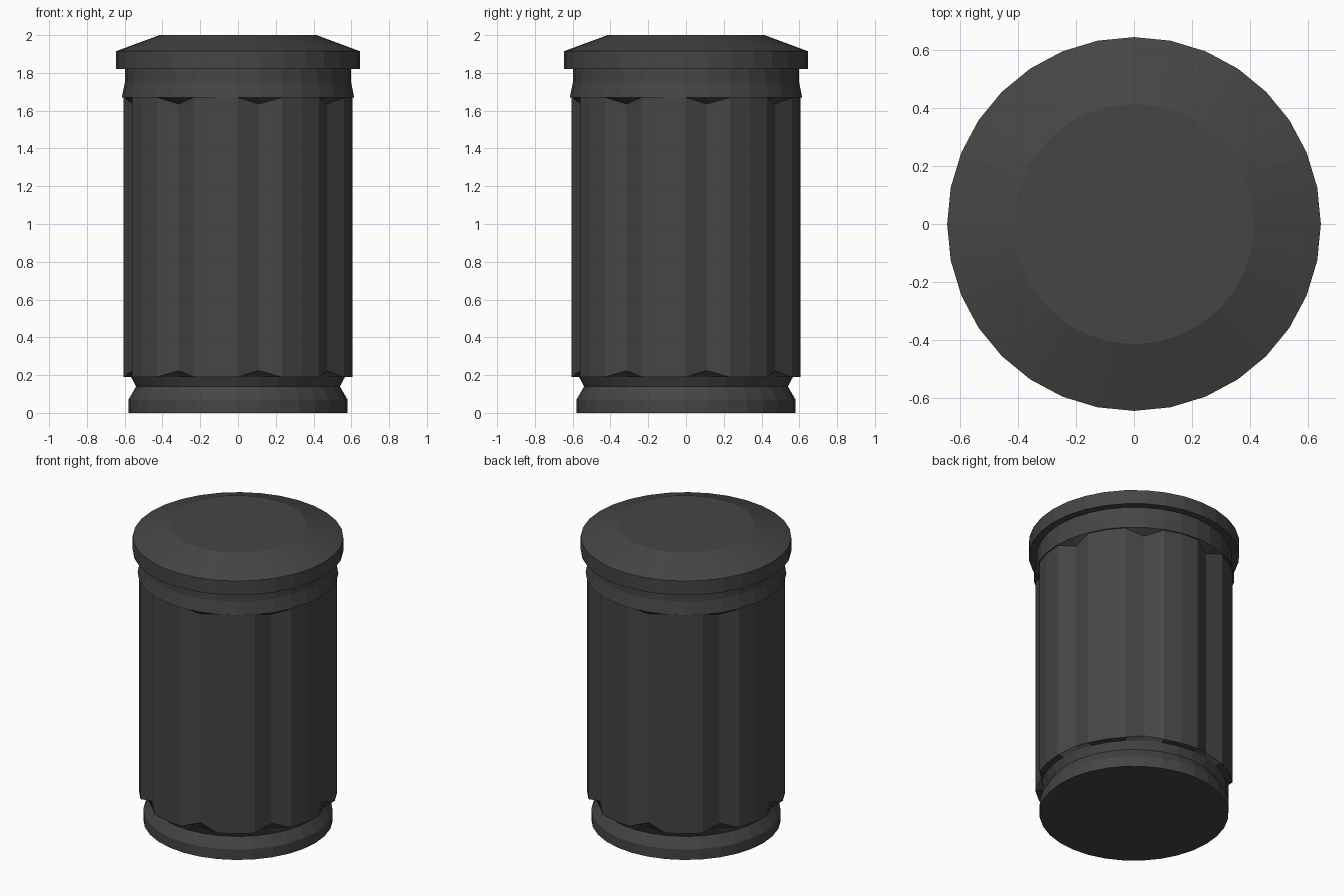
import bpy, bmesh, math

if "Cube" in bpy.data.objects:
    bpy.data.objects.remove(bpy.data.objects["Cube"])

SIDES = 32
mat = bpy.data.materials.new("dark_grey")
mat.diffuse_color = (0.06, 0.06, 0.06, 1)
mat.use_nodes = True
mat.node_tree.nodes["Principled BSDF"].inputs["Base Color"].default_value = mat.diffuse_color

# Profile rings: radius, height, groove radius, groove height
def plain(r, z):
    return (r, z, r, z)

rings = [
    # foot and lower neck
    plain(0.58, 0.0), plain(0.58, 0.07), plain(0.54, 0.14), plain(0.566, 0.19),
    # fluted grip: every fourth column is pulled inward and shortened
    (0.607, 0.19, 0.566, 0.224), (0.607, 1.67, 0.566, 1.635),
    # collar
    plain(0.615, 1.67), plain(0.598, 1.755), plain(0.598, 1.82),
    # bevelled cap
    plain(0.645, 1.82), plain(0.645, 1.915), plain(0.415, 2.0),
]

bm = bmesh.new()
loops = []
for r, z, gr, gz in rings:
    loop = []
    for i in range(SIDES):
        a = math.tau * i / SIDES
        rr, zz = (gr, gz) if i % 4 == 1 else (r, z)
        loop.append(bm.verts.new((rr * math.cos(a), rr * math.sin(a), zz)))
    loops.append(loop)

# Skin between rings
for lo, hi in zip(loops, loops[1:]):
    for i in range(SIDES):
        j = (i + 1) % SIDES
        bm.faces.new((lo[i], lo[j], hi[j], hi[i]))

# Closed bottom and top
bm.faces.new(loops[0][::-1])
bm.faces.new(loops[-1])
bm.normal_update()

mesh = bpy.data.meshes.new("fluted_knob")
bm.to_mesh(mesh)
bm.free()
mesh.materials.append(mat)
knob = bpy.data.objects.new("fluted_knob", mesh)
bpy.context.collection.objects.link(knob)
